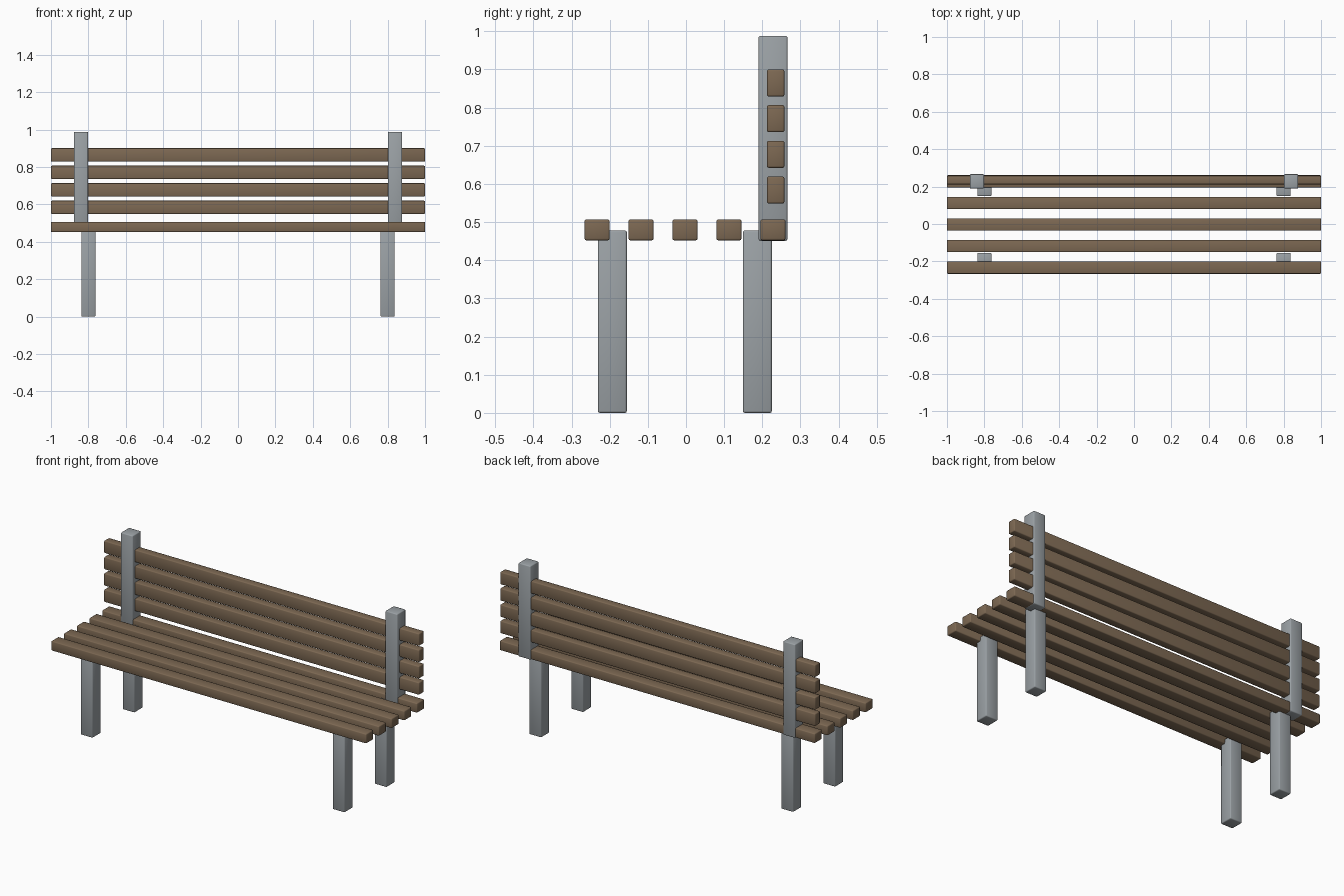
import bpy, bmesh

if "Cube" in bpy.data.objects:
    bpy.data.objects.remove(bpy.data.objects["Cube"])


def material(name, rgb):
    m = bpy.data.materials.new(name)
    m.diffuse_color = (*rgb, 1.0)
    m.use_nodes = True
    m.node_tree.nodes["Principled BSDF"].inputs["Base Color"].default_value = m.diffuse_color
    return m


WOOD = material("brown wood", (0.205, 0.14, 0.086))
METAL = material("grey metal", (0.33, 0.36, 0.38))


def bar(name, lo, hi, mat, bevel=0.005):
    """Box between two corners, with softly rounded edges."""
    bm = bmesh.new()
    bmesh.ops.create_cube(bm, size=1.0)
    for v in bm.verts:
        v.co = [(a + b) / 2 + c * (b - a) for a, b, c in zip(lo, hi, v.co)]
    bmesh.ops.bevel(bm, geom=bm.edges[:], offset=bevel, segments=2,
                    profile=0.5, affect='EDGES')
    for f in bm.faces:
        f.smooth = True
    mesh = bpy.data.meshes.new(name)
    bm.to_mesh(mesh)
    bm.free()
    mesh.materials.append(mat)
    ob = bpy.data.objects.new(name, mesh)
    bpy.context.collection.objects.link(ob)
    return ob


# Seat slats, front to back
for i in range(5):
    y = -0.233 + i * 0.1152
    bar(f"seat_slat_{i + 1}", (-1, y - 0.033, 0.452), (1, y + 0.033, 0.507), WOOD)

# Backrest slats, bottom to top
for i in range(4):
    z = 0.584 + i * 0.0935
    bar(f"back_slat_{i + 1}", (-1, 0.212, z - 0.0355), (1, 0.258, z + 0.0355), WOOD)

# Legs and backrest posts on both sides
for side, s in (("left", -1), ("right", 1)):
    for part, y in (("front", -0.193), ("back", 0.187)):
        bar(f"{part}_leg_{side}", (s * 0.8 - 0.038, y - 0.038, 0.0),
            (s * 0.8 + 0.038, y + 0.038, 0.478), METAL)
    bar(f"back_post_{side}", (s * 0.84 - 0.038, 0.19, 0.451),
        (s * 0.84 + 0.038, 0.266, 0.988), METAL)
